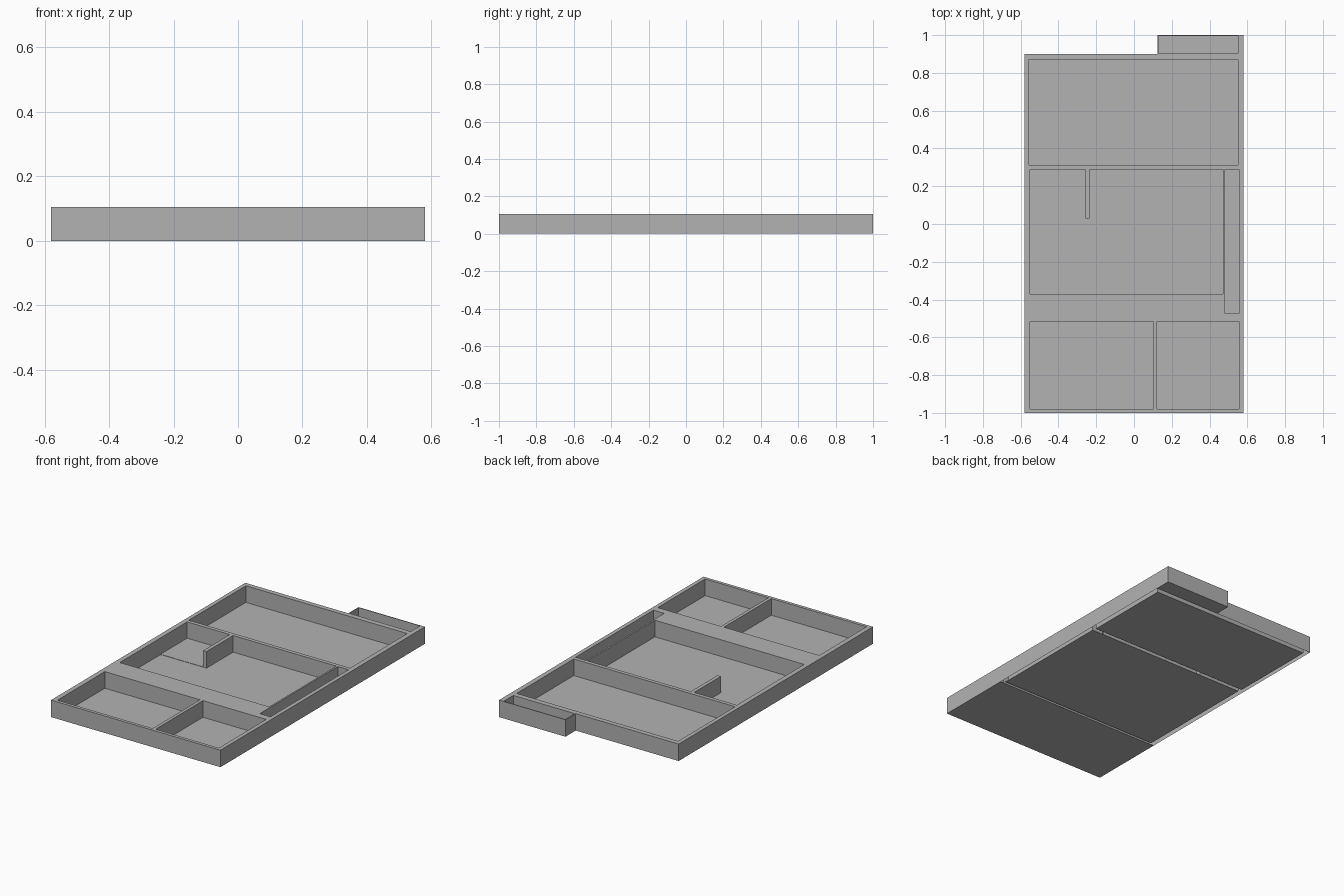
import bpy, bmesh

if "Cube" in bpy.data.objects:
    bpy.data.objects.remove(bpy.data.objects["Cube"])

H = 0.105      # wall height
T = 0.002      # floor plate thickness

grey = bpy.data.materials.new("plain_grey")
grey.diffuse_color = (0.45, 0.45, 0.45, 1)
grey.use_nodes = True
grey.node_tree.nodes["Principled BSDF"].inputs["Base Color"].default_value = grey.diffuse_color


def finish(name, bm):
    mesh = bpy.data.meshes.new(name)
    bm.to_mesh(mesh)
    bm.free()
    mesh.materials.append(grey)
    obj = bpy.data.objects.new(name, mesh)
    bpy.context.collection.objects.link(obj)
    return obj


def plate(name, x0, x1, y0, y1, z1=T):
    bm = bmesh.new()
    bmesh.ops.create_cube(bm, size=1)
    for v in bm.verts:
        v.co = (x1 if v.co.x > 0 else x0, y1 if v.co.y > 0 else y0,
                z1 if v.co.z > 0 else 0)
    finish(name, bm)


def inside(rects, x, y):
    return any(a < x < b and c < y < d for a, b, c, d in rects)


# Outline of the house (x0, x1, y0, y1) and the rooms cut out of it
outline = [(-0.58, 0.58, -1.0, 0.9), (0.125, 0.58, 0.9, 1.0)]
rooms = [
    (-0.555, 0.55, 0.312, 0.87),      # back room
    (-0.55, -0.258, 0.028, 0.288),    # nook, open to the main room
    (-0.55, 0.472, -0.37, 0.028),     # main room, front part
    (-0.235, 0.472, 0.028, 0.288),    # main room, back part
    (0.482, 0.555, -0.475, 0.288),    # side passage
    (-0.55, 0.102, -0.98, -0.517),    # front left room
    (0.122, 0.555, -0.98, -0.517),    # front right room
    (0.13, 0.55, 0.903, 0.995),       # back annex
]

# Walls: cells of a plan grid, with tops and sides and an open underside
xs = sorted({v for r in outline + rooms for v in r[:2]})
ys = sorted({v for r in outline + rooms for v in r[2:]})


def solid(i, j):
    if not (0 <= i < len(xs) - 1 and 0 <= j < len(ys) - 1):
        return False
    x, y = (xs[i] + xs[i + 1]) / 2, (ys[j] + ys[j + 1]) / 2
    return inside(outline, x, y) and not inside(rooms, x, y)


bm = bmesh.new()


def side(a, b):
    bm.faces.new([bm.verts.new(p) for p in
                  ((*a, 0), (*b, 0), (*b, H), (*a, H))])


for i in range(len(xs) - 1):
    for j in range(len(ys) - 1):
        if not solid(i, j):
            continue
        p = [(xs[i], ys[j]), (xs[i + 1], ys[j]),
             (xs[i + 1], ys[j + 1]), (xs[i], ys[j + 1])]
        bm.faces.new([bm.verts.new((*c, H)) for c in p])
        for k, (di, dj) in enumerate(((0, -1), (1, 0), (0, 1), (-1, 0))):
            if not solid(i + di, j + dj):
                side(p[k], p[(k + 1) % 4])
bmesh.ops.remove_doubles(bm, verts=bm.verts, dist=1e-5)
bmesh.ops.dissolve_limit(bm, angle_limit=0.01, verts=bm.verts, edges=bm.edges)
finish("walls", bm)

# Floors
plate("front_floor", -0.58, 0.58, -1.0, -0.515)
plate("main_floor", -0.55, 0.555, -0.5, 0.288)
plate("nook_floor", -0.55, -0.258, 0.028, 0.288, 2 * T)
plate("back_floor", -0.555, 0.55, 0.312, 0.87)
plate("annex_floor", 0.125, 0.58, 0.9, 1.0)
